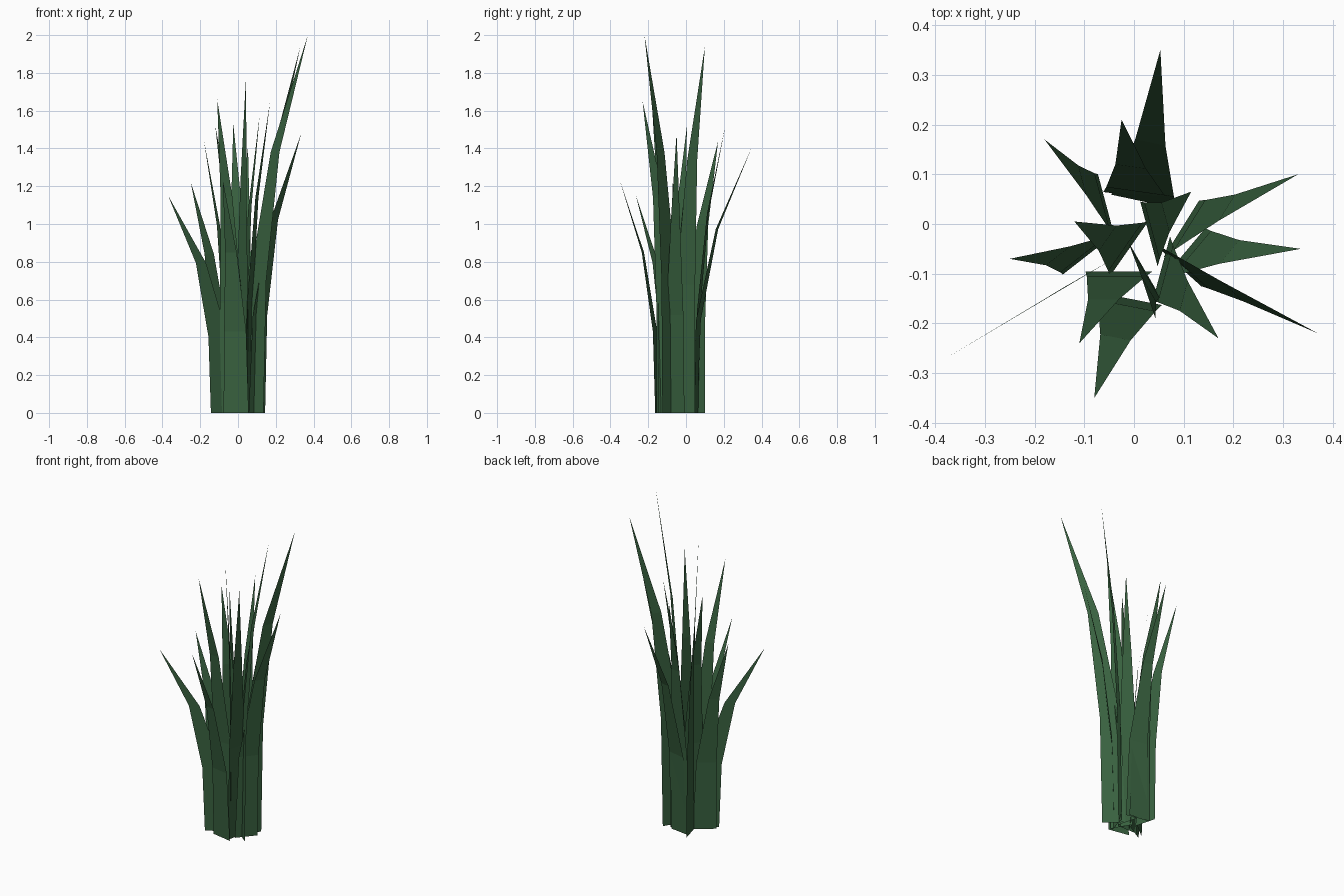
import bpy, math
from mathutils import Vector

if "Cube" in bpy.data.objects:
    bpy.data.objects.remove(bpy.data.objects["Cube"])

green = bpy.data.materials.new("leaf_green")
green.diffuse_color = (0.04, 0.12, 0.05, 1)
green.use_nodes = True
green.node_tree.nodes["Principled BSDF"].inputs["Base Color"].default_value = green.diffuse_color

# Cross-sections of a blade: (height fraction, outward lean fraction, width fraction)
LEVELS = [(0, 0, 1), (0.35, 0.07, 0.88), (0.69, 0.39, 0.46)]
WIDTH = 0.135


def grass_blade(base, angle, tip):
    """Flat tapering blade: base centre, direction of its width, tip point."""
    across = Vector((math.cos(math.radians(angle)), math.sin(math.radians(angle)), 0))
    root, end = Vector((*base, 0)), Vector(tip)
    verts = []
    for h, lean, w in LEVELS:
        c = root.lerp(end, lean)
        c.z = end.z * h
        verts += [c - across * WIDTH * w / 2, c + across * WIDTH * w / 2]
    verts.append(end)
    faces = [(0, 1, 3, 2), (2, 3, 5, 4), (4, 5, 6)]
    mesh = bpy.data.meshes.new("grass_blade")
    mesh.from_pydata(verts, [], faces)
    mesh.materials.append(green)
    obj = bpy.data.objects.new("grass_blade", mesh)
    bpy.context.collection.objects.link(obj)


# Tuft of blades: base centre, width angle, tip
BLADES = [
    # right side
    ((0.085, -0.08), -42, (0.37, -0.22, 2.0)),
    ((0.095, -0.01), 58, (0.33, 0.10, 1.94)),
    ((0.10, -0.06), 50, (0.335, -0.05, 1.48)),
    ((0.055, -0.09), 75, (0.17, -0.23, 1.65)),
    ((0.03, -0.02), 105, (0.115, 0.065, 1.58)),
    # back
    ((0.02, 0.045), -12, (0.053, 0.35, 1.41)),
    ((0.005, 0.055), -8, (-0.025, 0.21, 1.53)),
    ((-0.055, 0.035), -75, (-0.18, 0.17, 1.44)),
    # left side
    ((-0.09, -0.06), 38, (-0.25, -0.07, 1.22)),
    ((-0.085, -0.095), 30, (-0.37, -0.265, 1.15)),
    ((-0.01, -0.05), 55, (-0.12, 0.005, 1.52)),
    # front
    ((-0.01, -0.15), -11, (-0.08, -0.35, 1.23)),
    ((-0.03, -0.095), 0, (-0.11, -0.24, 1.66)),
    ((0.02, -0.09), -60, (0.043, -0.19, 1.79)),
]
for base, angle, tip in BLADES:
    grass_blade(base, angle, tip)
